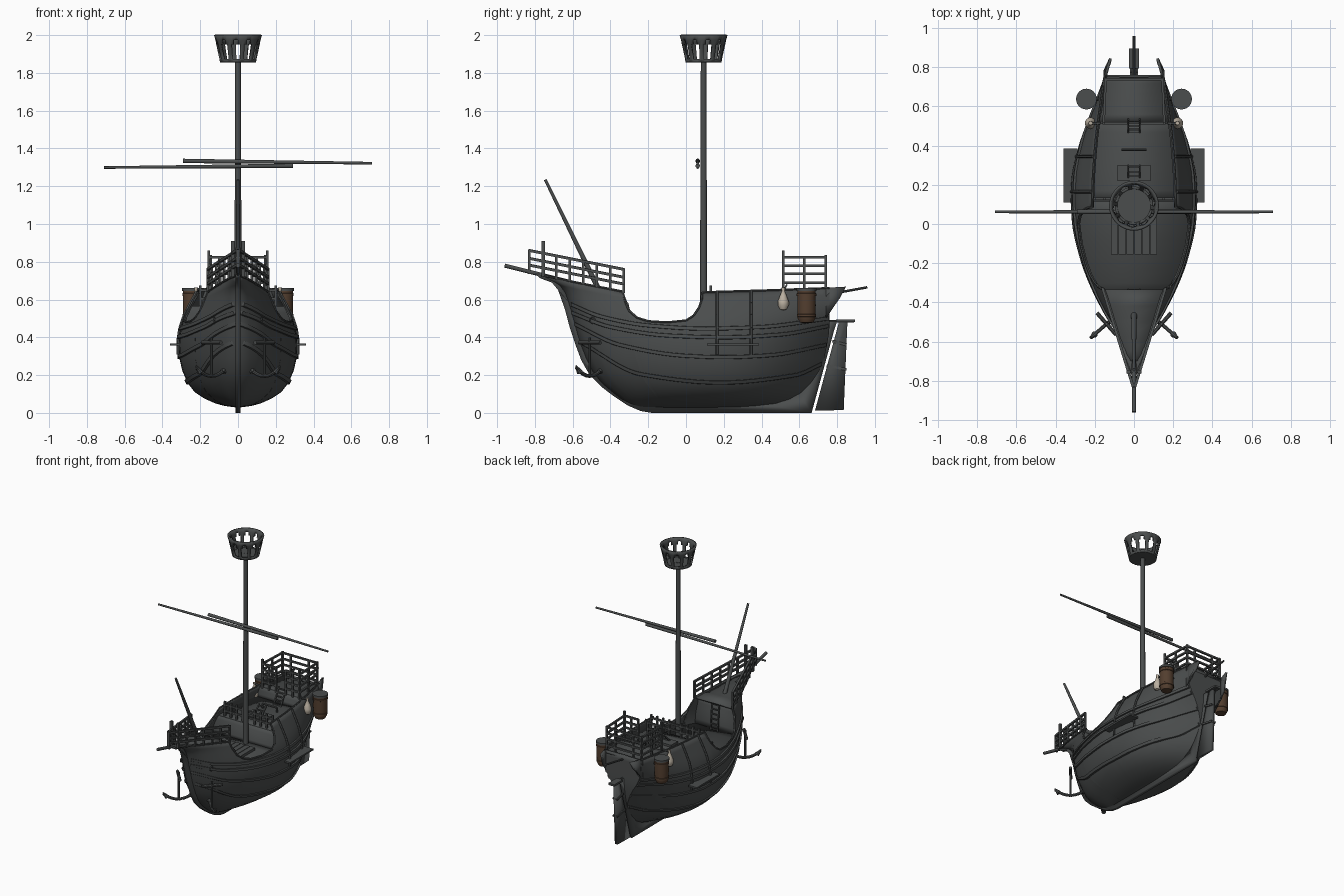
import bpy, bmesh, math
from mathutils import Vector, Matrix

if "Cube" in bpy.data.objects:
    bpy.data.objects.remove(bpy.data.objects["Cube"])

DARK = bpy.data.materials.new("dark_grey")
DARK.diffuse_color = (.07, .075, .075, 1)
DARK.use_nodes = True
DARK.node_tree.nodes["Principled BSDF"].inputs["Base Color"].default_value = DARK.diffuse_color


def curve(*p):
    """Monotone smooth interpolation through (x, y) points."""
    n = len(p)
    sec = [(p[i + 1][1] - p[i][1]) / (p[i + 1][0] - p[i][0]) for i in range(n - 1)]
    m = [sec[0]] + [2 * a * b / (a + b) if a * b > 0 else 0 for a, b in zip(sec, sec[1:])] + [sec[-1]]

    def f(x):
        x = min(max(x, p[0][0]), p[-1][0])
        i = max(k for k in range(n - 1) if k == 0 or p[k][0] <= x)
        h = p[i + 1][0] - p[i][0]
        t = (x - p[i][0]) / h
        return ((2*t**3 - 3*t*t + 1) * p[i][1] + (t**3 - 2*t*t + t) * h * m[i]
                + (3*t*t - 2*t**3) * p[i + 1][1] + (t**3 - t*t) * h * m[i + 1])
    return f


# Hull lines: ends, beam and plan fullness by height
stem = curve((.028, -.25), (.06, -.33), (.1, -.385), (.2, -.49), (.36, -.565), (.545, -.62), (.65, -.66), (.69, -.70), (.73, -.785))
stern = curve((.028, .3), (.05, .5), (.08, .58), (.13, .65), (.25, .72), (.35, .745), (.47, .76), (.75, .76))
beam = curve((.028, 0), (.035, .06), (.05, .12), (.08, .185), (.12, .24), (.2, .287), (.3, .312), (.38, .314), (.47, .298), (.6, .237), (.66, .205), (.75, .185))
end = curve((.1, 0), (.2, .02), (.3, .08), (.4, .24), (.5, .47), (.6, .65), (.66, .73))
bow = curve((0, 0), (.035, .22), (.075, .4), (.15, .59), (.22, .73), (.3, .85), (.44, .98), (.52, 1))
aft = curve((.52, 1), (.6, .985), (.74, .82), (.81, .66), (.92, .3), (1, 0))
TOP = [(-.785, .73), (-.7, .715), (-.65, .705), (-.6, .695), (-.5, .675), (-.42, .66), (-.335, .643), (-.322, .59),
       (-.3, .54), (-.26, .505), (-.2, .486), (-.1, .48), (0, .49), (.04, .515), (.07, .56), (.083, .6), (.085, .638),
       (.16, .641), (.25, .644), (.35, .647), (.45, .65), (.55, .654), (.62, .656), (.68, .659), (.72, .66), (.76, .662)]


def sigma(y, z):
    return min(max((y - stem(z)) / (stern(z) - stem(z)), 0), 1)


def plan(s, z):
    return beam(z) * (bow(s) if s < .52 else end(z) + (1 - end(z)) * aft(s))


def half(y, z):
    return plan(sigma(y, z), z)


def make(name, verts, faces, solid=0, offset=0, mirror=False, color=None):
    me = bpy.data.meshes.new(name)
    me.from_pydata([tuple(v) for v in verts], [], faces)
    return finish(name, me, solid, offset, mirror, color)


def finish(name, me, solid=0, offset=0, mirror=False, color=None):
    ob = bpy.data.objects.new(name, me)
    bpy.context.collection.objects.link(ob)
    if mirror:
        md = ob.modifiers.new("mirror", 'MIRROR')
        md.merge_threshold = .0005
    if solid:
        md = ob.modifiers.new("thickness", 'SOLIDIFY')
        md.thickness, md.offset = solid, offset
    mat = DARK
    if color:
        mat = bpy.data.materials.new(name)
        mat.diffuse_color = color
        mat.use_nodes = True
        mat.node_tree.nodes["Principled BSDF"].inputs["Base Color"].default_value = mat.diffuse_color
    me.materials.append(mat)
    return ob


def rods(name, paths, r, sides=8, r2=None, mirror=False):
    """Straight bars along each path of points."""
    bm = bmesh.new()
    for path in paths:
        for a, b in zip(path, path[1:]):
            a, b = Vector(a), Vector(b)
            d = b - a
            M = Matrix.Translation((a + b) / 2) @ d.to_track_quat('Z', 'Y').to_matrix().to_4x4() @ Matrix.Rotation(math.pi / sides, 4, 'Z')
            bmesh.ops.create_cone(bm, cap_ends=True, segments=sides, radius1=r, radius2=r if r2 is None else r2, depth=d.length, matrix=M)
    me = bpy.data.meshes.new(name)
    bm.to_mesh(me)
    bm.free()
    return finish(name, me, mirror=mirror)


def box(name, c, size, mirror=False):
    v = [(c[0] + x*size[0]/2, c[1] + y*size[1]/2, c[2] + z*size[2]/2) for x in (-1, 1) for y in (-1, 1) for z in (-1, 1)]
    return make(name, v, [(0, 1, 3, 2), (4, 6, 7, 5), (0, 4, 5, 1), (2, 3, 7, 6), (0, 2, 6, 4), (1, 5, 7, 3)], mirror=mirror)


def lathe(name, prof, c, seg=24, skip=lambda j, k: False, **kw):
    v = [(c[0] + r*math.cos(2*math.pi*k/seg), c[1] + r*math.sin(2*math.pi*k/seg), z) for r, z in prof for k in range(seg)]
    f = [(j*seg + k, j*seg + (k+1) % seg, (j+1)*seg + (k+1) % seg, (j+1)*seg + k)
         for j in range(len(prof)-1) for k in range(seg) if not skip(j, k)]
    return make(name, v, f, **kw)


def plate(name, pts, thick):
    return make(name, [(0, y, z) for y, z in pts], [tuple(range(len(pts)))], solid=thick)


def panel(name, pts):
    """Deck or bulkhead spanning the hull from side to side along (y, z) points."""
    v = [(sx * max(half(y, z) - .005, .001), y, z) for y, z in pts for sx in (-1, 1)]
    return make(name, v, [(2*i, 2*i+1, 2*i+3, 2*i+2) for i in range(len(pts)-1)], solid=.012)


# Hull shell with transom
low = [.028, .032, .038, .05, .075, .11, .16, .22, .29, .36, .42, .47]
grid = []
for y, zt in TOP:
    s = sigma(y, zt)
    zs = low + [.47 + (zt - .47) * k / 5 for k in range(1, 6)]
    grid.append([(plan(s, z), stem(z) + s * (stern(z) - stem(z)), z) for z in zs])
grid.append([(0, y, z) for x, y, z in grid[-1]])
nr = len(grid[0])
make("hull", [p for c in grid for p in c],
     [(i*nr+j, (i+1)*nr+j, (i+1)*nr+j+1, i*nr+j+1) for i in range(len(grid)-1) for j in range(nr-1)],
     solid=.012, offset=-1, mirror=True)
rods("gunwale", [[c[-1] for c in grid[:-1]]], .006, 6, mirror=True)

# Wales: raised planks running along the hull
WALES = [((-.61, .575), (-.45, .51), (-.2, .463), (.1, .446), (.4, .455), (.755, .5)), ((-.605, .53), (-.4, .455), (-.1, .41), (.2, .4), (.5, .415), (.755, .46)),
         ((-.59, .47), (-.35, .36), (0, .302), (.2, .295), (.44, .305), (.745, .36)), ((-.55, .37), (-.24, .205), (.18, .16), (.58, .2), (.72, .26))]
for n, w in enumerate(WALES):
    zc, v, N = curve(*w), [], 40
    for i in range(N + 1):
        y = w[0][0] + (w[-1][0] - w[0][0]) * i / N
        for dx, dz in ((-.006, -.011), (.01, -.009), (.01, .009), (-.006, .011)):
            z = zc(y) + dz
            v.append((max(half(y, z) + dx, 0), y, z))
    f = [(4*i+k, 4*i+4+k, 4*i+4+(k+1) % 4, 4*i+(k+1) % 4) for i in range(N) for k in range(4)] + [(0, 1, 2, 3), (4*N+3, 4*N+2, 4*N+1, 4*N)]
    make("wale_%d" % n, v, f, mirror=True)

# Keel, stem and rudder
plate("keel_and_stem", [(-.80, .735), (-.77, .712), (-.71, .69), (-.677, .65), (-.64, .545), (-.615, .45), (-.585, .36), (-.555, .28),
      (-.51, .2), (-.45, .14), (-.385, .09), (-.31, .04), (-.24, .01), (-.18, 0), (.665, 0), (.785, .44), (.8, .485), (.74, .485),
      (.70, .3), (.6, .1), (.4, .05), (-.2, .05), (-.36, .12), (-.47, .22), (-.54, .38), (-.6, .56), (-.65, .67), (-.74, .735)], .026)
plate("rudder", [(.683, .012), (.835, .015), (.855, .49), (.812, .49)], .024)
rods("rudder_straps", [[(x, .745 + k, z), (x, .85, z - .02)] for k, z in ((0, .25), (.03, .38)) for x in (-.013, .013)], .009, 4)
box("rudder_cap", (0, .845, .487), (.05, .1, .014))
rods("tiller", [[(0, .74, .485), (0, .89, .485)]], .008)

# Decks and bulkheads
panel("foredeck", [(y, z - .008) for y, z in TOP[1:7]])
panel("waist_deck", [(-.375 + .0725*i, .42) for i in range(8)])
panel("quarterdeck", [(.12 + .05*i, .56) for i in range(9)])
panel("poop_deck", [(.52 + .04*i, .645) for i in range(7)])
panel("forecastle_bulkhead", [(-.37, .42 + .043*i) for i in range(6)])
panel("quarter_bulkhead", [(.12, .42 + .028*i) for i in range(6)])
panel("poop_bulkhead", [(.52, .56 + .0285*i) for i in range(4)])

# Hatch slats, deck fittings and ladders
for i in range(6):
    box("hatch_slat_%d" % i, (-.1 + .04*i, -.06, .435), (.036, .19, .022))
box("companion_hatch", (0, .26, .572), (.17, .08, .02))
rods("deck_handle", [[(-.06, .38, .565), (-.06, .38, .6), (.06, .38, .6), (.06, .38, .565)]], .007)


def ladder(name, a, b, n=5):
    a, b = Vector(a), Vector(b)
    w = Vector((.03, 0, 0))
    rods(name, [[a - w, b - w], [a + w, b + w]] + [[a.lerp(b, (i+.5)/n) - w, a.lerp(b, (i+.5)/n) + w] for i in range(n)], .006, 4)


ladder("poop_ladder", (0, .465, .56), (0, .535, .68))
ladder("hatch_ladder", (0, .235, .575), (0, .3, .64), 3)
ladder("forecastle_ladder", (0, -.335, .42), (0, -.355, .635), 6)

# Mast, crow's nest, yards and bow spars
MY = .093
rods("mast", [[(0, MY, .41), (0, MY, 1.87)]], .02, 16, .015)
lathe("crows_nest", [(.095, 1.855), (.098, 1.872), (.115, 1.95), (.119, 1.973), (.127, 2.0)], (0, MY), 60,
      skip=lambda j, k: (j == 1 and k % 6 < 4) or (j == 2 and k % 6 in (1, 2)), solid=.012, offset=-1)
rods("nest_floor", [[(0, MY, 1.855), (0, MY, 1.868)]], .094, 60)
rods("yard_left", [[(.29, .062, 1.308), (-.71, .062, 1.299)]], .012, 12, .007)
rods("yard_right", [[(-.29, .062, 1.334), (.71, .062, 1.322)]], .012, 12, .007)
rods("fore_spar", [[(0, -.46, .65), (0, -.745, 1.235)]], .015, 12, .008)
rods("bowsprit", [[(0, -.6, .69), (0, -.96, .78)]], .011, 12)
rods("stern_spar", [[(0, .74, .625), (0, .96, .665)]], .007)


# Forecastle railing
def fore(t, z):
    return (.16 - .155*t, -.33 - .5*t, z + .10*t)


rods("fore_rails", [[fore(0, z), fore(1, z)] for z in (.682, .718, .76)], .01, 4, mirror=True)
rods("fore_rail_posts", [[fore(t/7, .635), fore(t/7, .765)] for t in range(8)], .009, 4, mirror=True)
rods("fore_tall_post", [[fore(.85, .64), fore(.85, .825)]], .013, 4, mirror=True)

# Poop railing and quarterdeck railing
RZ = (.69, .737, .78, .825)
rods("poop_rails", [[(.04, .515, z), (.155, .515, z), (.145, .74, z), (0, .74, z)] for z in RZ], .009, 4, mirror=True)
rods("poop_rail_posts", [[(x, y, .64), (x, y, h)] for x, y, h in ((.04, .515, .83), (.155, .515, .86), (.15, .625, .83),
     (.145, .74, .835), (.075, .74, .83), (.1, .515, .83))], .009, 4, mirror=True)
rods("quarter_rails", [[(-.2, .13, z), (.2, .13, z)] for z in (.605, .65)], .009, 4)
rods("quarter_rail_posts", [[(x, .13, .55), (x, .13, .675)] for x in (.05, .1, .15, .2)], .009, 4, mirror=True)

# Quarter wings beside the stern
make("stern_wing", [(.15, .74, .662), (.12, .845, .668), (.127, .815, .61), (.15, .78, .56), (.15, .74, .5)],
     [(0, 1, 2, 3, 4)], solid=.014, mirror=True)

# Side channels and chain bars
box("channel", (.325, .248, .362), (.072, .275, .012), mirror=True)
rods("chain_bars", [[(half(y, z) + .007, y, z) for z in (.31, .38, .45, .52, .58, .645)] for y in (.165, .345)], .008, 6, mirror=True)

# Anchors and hawse rings
d, q, c = Vector((.75, -.66, 0)), Vector((.66, .75, 0)), Vector((.14, -.51, 0))
up = Vector((0, 0, 1))
rods("anchor_shank", [[c + up*.2, c + up*.4]], .008, 8, mirror=True)
rods("anchor_arms", [[c + d*(t*.0265) + up*(.195 + .0028*t*t) for t in range(-4, 5)]], .01, 8, mirror=True)
rods("anchor_flukes", [[c + d*(.11*k) + up*.25, c + d*(.08*k) + up*.215] for k in (-1, 1)], .004, 8, .017, mirror=True)
rods("anchor_stock", [[c - q*.075 + up*.372, c + q*.075 + up*.372]], .011, 8, mirror=True)
hx = half(-.495, .49)
rods("hawse_ring", [[(hx + .004, -.495 + .015*math.cos(a*math.pi/6), .49 + .015*math.sin(a*math.pi/6)) for a in range(13)]], .004, 6, mirror=True)

# Hanging barrels with dark lids, and sacks
lathe("barrel", [(0, .475), (.036, .478), (.047, .5), (.047, .508), (.051, .51), (.051, .522), (.048, .524), (.049, .57), (.048, .618),
      (.052, .62), (.052, .632), (.049, .634), (.048, .65), (0, .65)], (.243, .638), 24, mirror=True, color=(.085, .048, .028, 1))
lathe("barrel_lid", [(0, .645), (.053, .645), (.053, .66), (0, .66)], (.243, .638), 24, mirror=True)
lathe("sack", [(0, .543), (.018, .548), (.029, .57), (.029, .59), (.018, .62), (.008, .645), (.01, .665), (0, .665)],
      (.222, .515), 16, mirror=True, color=(.5, .44, .36, 1))
rods("barrel_hangers", [[(.17, .638, .6), (.243, .638, .6)], [(.17, .515, .655), (.222, .515, .655)]], .007, 6, mirror=True)

# Smooth shading with sharp edges
for ob in bpy.context.scene.objects:
    ob.select_set(True)
    bpy.context.view_layer.objects.active = ob
bpy.ops.object.shade_smooth_by_angle(angle=math.radians(38))
